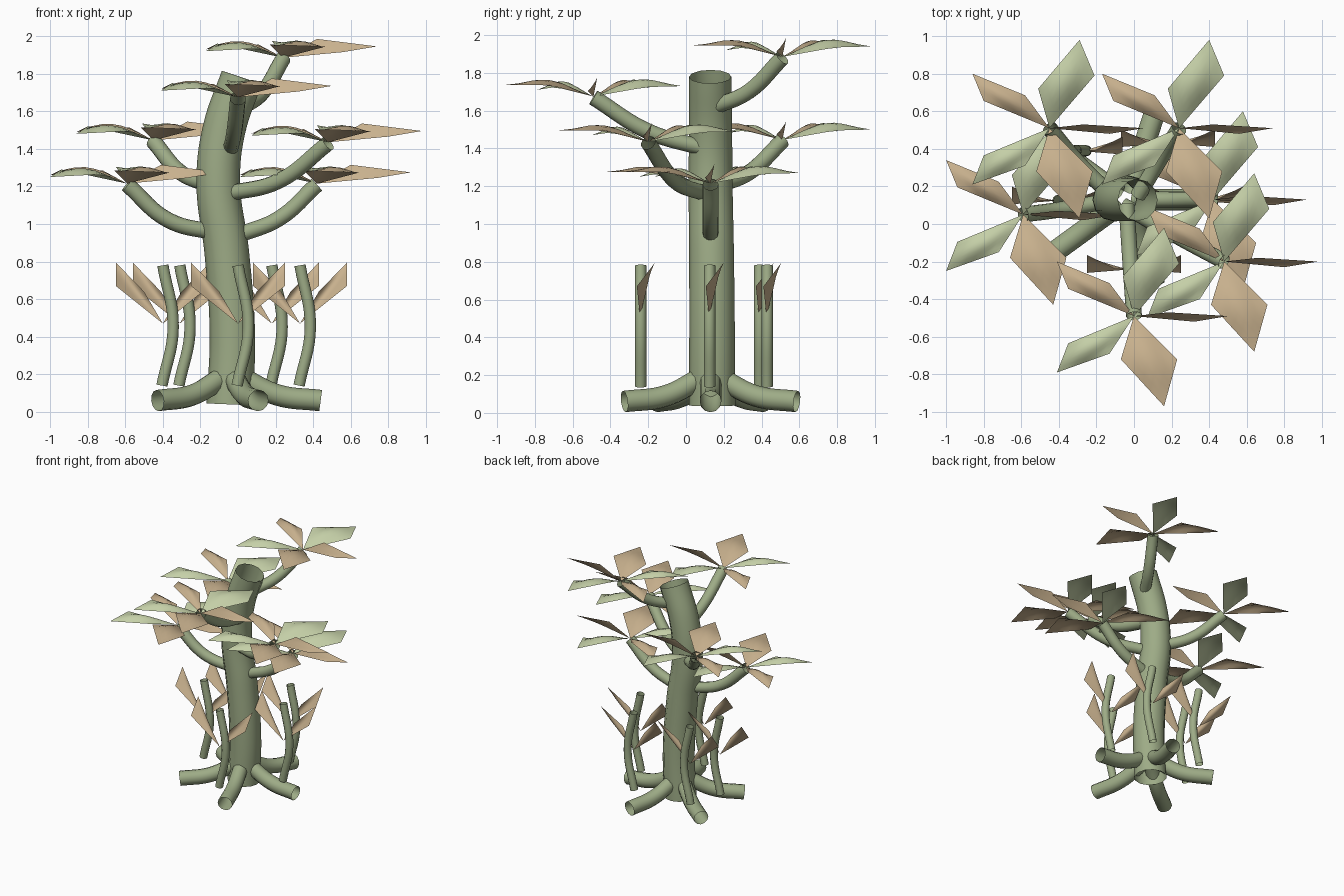
import bpy
from mathutils import Vector
from math import cos, sin, radians, pi

cube = bpy.data.objects.get("Cube")
if cube:
    bpy.data.objects.remove(cube, do_unlink=True)


def material(name, rgb):
    m = bpy.data.materials.new(name)
    m.use_nodes = True
    m.diffuse_color = (*rgb, 1)
    m.node_tree.nodes["Principled BSDF"].inputs["Base Color"].default_value = (*rgb, 1)
    return m


BARK = material("bark_green", (0.34, 0.41, 0.24))
GREEN = material("leaf_green", (0.56, 0.63, 0.39))
TAN = material("leaf_tan", (0.58, 0.44, 0.27))


def tube(name, points, radius, end_scale=1.0):
    """Open smooth tube along a few points."""
    cu = bpy.data.curves.new(name, "CURVE")
    cu.dimensions = "3D"
    cu.bevel_depth = radius
    cu.bevel_resolution = 4
    cu.resolution_u = 8
    sp = cu.splines.new("BEZIER")
    sp.bezier_points.add(len(points) - 1)
    for i, (bp, p) in enumerate(zip(sp.bezier_points, points)):
        bp.co = p
        bp.handle_left_type = bp.handle_right_type = "AUTO"
        bp.radius = 1 + (end_scale - 1) * i / (len(points) - 1)
    ob = bpy.data.objects.new(name, cu)
    bpy.context.collection.objects.link(ob)
    bpy.ops.object.select_all(action="DESELECT")
    ob.select_set(True)
    bpy.context.view_layer.objects.active = ob
    bpy.ops.object.convert(target="MESH")
    ob = bpy.context.object
    ob.data.materials.clear()
    ob.data.materials.append(BARK)
    return ob


def leaf(name, origin, side_a, tip, side_b, mat, bulge, n=6):
    """Four-cornered leaf blade with a gentle bulge, growing from its origin."""
    o, a, t, b = Vector(), Vector(side_a), Vector(tip), Vector(side_b)
    verts, faces = [], []
    for i in range(n + 1):
        for j in range(n + 1):
            u, v = i / n, j / n
            p = o * (1 - u) * (1 - v) + a * u * (1 - v) + t * u * v + b * (1 - u) * v
            p += Vector(bulge) * sin(pi * u) * sin(pi * v)
            verts.append(p + Vector(origin))
    for i in range(n):
        for j in range(n):
            k = i * (n + 1) + j
            faces.append((k, k + n + 1, k + n + 2, k + 1))
    me = bpy.data.meshes.new(name)
    me.from_pydata(verts, [], faces)
    me.materials.append(mat)
    me.shade_smooth()
    ob = bpy.data.objects.new(name, me)
    bpy.context.collection.objects.link(ob)


# Trunk
tube("trunk", [(-0.045, 0.138, 0.04), (-0.03, 0.138, 0.4), (-0.06, 0.135, 0.85),
               (-0.105, 0.13, 1.22), (-0.075, 0.13, 1.5), (0.02, 0.128, 1.78)], 0.123, 0.91)

# Roots, spread evenly round the trunk
for i in range(5):
    c, s = cos(radians(72 * i)), sin(radians(72 * i))
    path = [(-0.04 + r * c, 0.13 + r * s, z) for r, z in ((0.06, 0.18), (0.25, 0.09), (0.48, 0.06))]
    tube(f"root_{i + 1}", path, 0.057)

# Branches: start, middle, end
branches = [
    ((-0.12, 0.15, 1.2), (-0.3, 0.33, 1.27), (-0.45, 0.51, 1.44)),
    ((0.02, 0.15, 1.62), (0.13, 0.33, 1.7), (0.24, 0.51, 1.88)),
    ((-0.1, 0.13, 0.95), (-0.37, 0.08, 1.02), (-0.59, 0.05, 1.21)),
    ((-0.06, 0.1, 1.16), (0.22, -0.06, 1.23), (0.48, -0.2, 1.43)),
    ((-0.04, 0.1, 1.4), (-0.02, -0.2, 1.49), (0.0, -0.49, 1.67)),
    ((0.0, 0.13, 0.94), (0.22, 0.13, 1.03), (0.42, 0.13, 1.21)),
]
# Crown blades: side, tip, side, colour
crown = [
    ((0.18, 0.02, 0.1), (0.5, 0.0, 0.06), (0.32, -0.03, 0.03), TAN),
    ((-0.06, 0.21, 0.09), (0.16, 0.47, 0.055), (0.24, 0.28, 0.05), GREEN),
    ((-0.13, 0.175, 0.07), (-0.41, 0.29, 0.045), (-0.35, 0.145, 0.075), TAN),
    ((-0.13, -0.2, 0.05), (-0.41, -0.3, 0.035), (-0.35, -0.145, 0.075), GREEN),
    ((-0.07, -0.23, 0.07), (0.16, -0.48, 0.06), (0.23, -0.23, 0.06), TAN),
]
for i, path in enumerate(branches, 1):
    tube(f"branch_{i}", path, 0.042)
    centre = Vector(path[2]) + Vector((0, 0, 0.005))
    for j, (a, t, b, mat) in enumerate(crown, 1):
        leaf(f"crown_{i}_leaf_{j}", centre, a, t, b, mat, (0, 0, 0.04 if j > 1 else 0.01))

# Young shoots with a mirrored pair of leaves each
shoots = [(-0.4, 0.125), (-0.31, 0.39), (0.0, -0.24), (0.18, 0.43), (0.33, 0.125)]
for i, (x, y) in enumerate(shoots, 1):
    tube(f"shoot_{i}", [(x - 0.005, y, 0.14), (x + 0.055, y, 0.45), (x, y, 0.78)], 0.03)
    for side, m in (("right", -1), ("left", 1)):
        leaf(f"shoot_{i}_{side}_leaf", (x, y, 0.47), (m * 0.25, -0.02, 0.2),
             (m * 0.25, 0.075, 0.325), (m * 0.1, 0.0, 0.17), TAN, (0, 0.015, 0))
